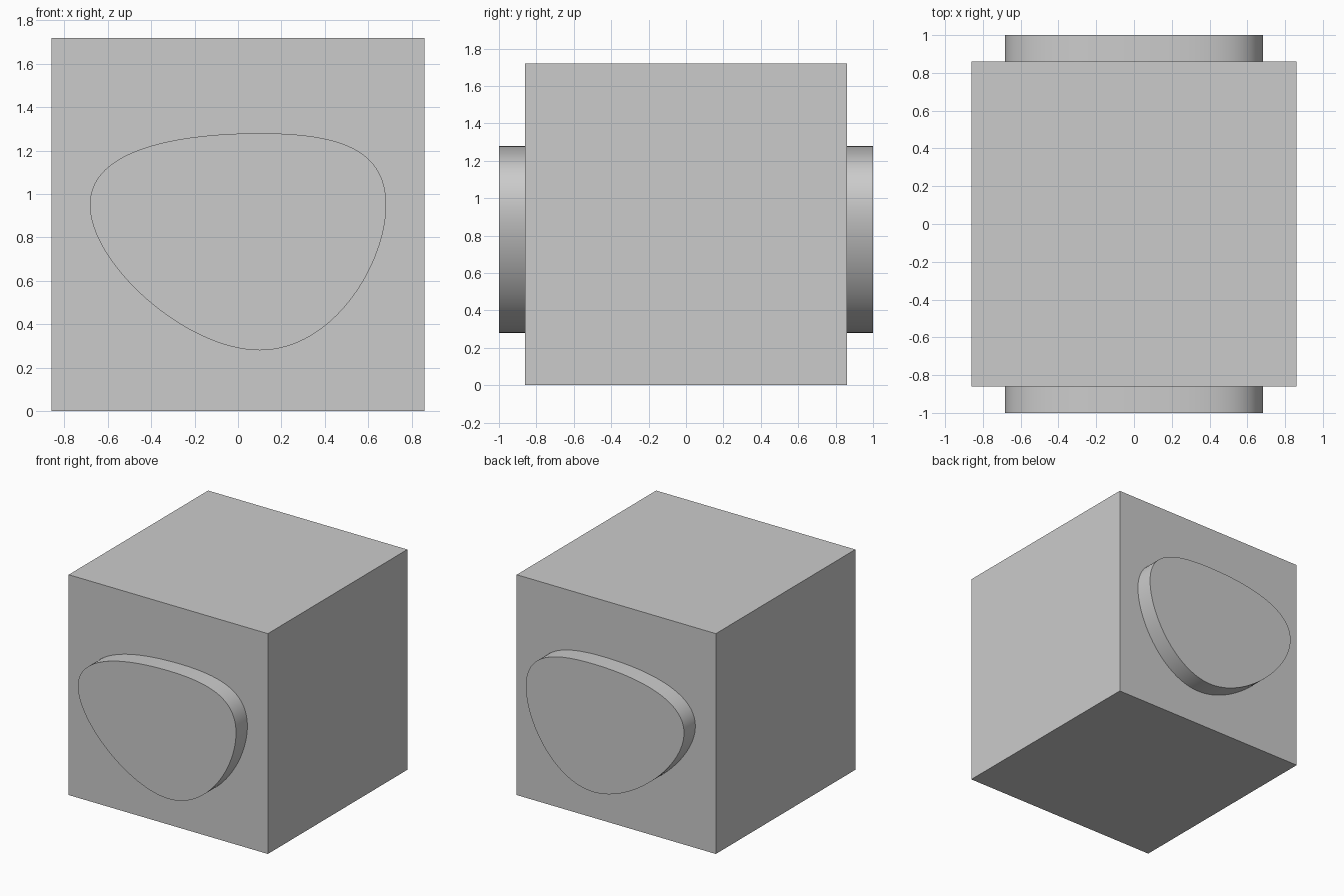
import bpy, bmesh
from mathutils import Vector
from mathutils.geometry import interpolate_bezier

if "Cube" in bpy.data.objects:
    bpy.data.objects.remove(bpy.data.objects["Cube"], do_unlink=True)

SIDE = 1.72
DEPTH = 2.0

grey = bpy.data.materials.new("light_grey")
grey.use_nodes = True
color = (0.6, 0.6, 0.6, 1)
grey.diffuse_color = color
grey.node_tree.nodes["Principled BSDF"].inputs["Base Color"].default_value = color


def add_object(name, bm):
    bmesh.ops.recalc_face_normals(bm, faces=bm.faces)
    mesh = bpy.data.meshes.new(name)
    bm.to_mesh(mesh)
    bm.free()
    mesh.materials.append(grey)
    obj = bpy.data.objects.new(name, mesh)
    bpy.context.collection.objects.link(obj)
    return obj


# Cube block standing on the ground
bm = bmesh.new()
bmesh.ops.create_cube(bm, size=SIDE)
bmesh.ops.translate(bm, verts=bm.verts, vec=(0, 0, SIDE / 2))
add_object("block", bm)

# Rounded outline: four extreme points, each with its handle direction
knots = [
    (Vector((-0.683, 0, 0.95)), Vector((0, 0, 0.27))),
    (Vector((0.1, 0, 1.28)), Vector((0.34, 0, 0))),
    (Vector((0.683, 0, 0.95)), Vector((0, 0, -0.27))),
    (Vector((0.1, 0, 0.28)), Vector((-0.34, 0, 0))),
]
outline = []
for i, (p, h) in enumerate(knots):
    q, k = knots[(i + 1) % len(knots)]
    outline += interpolate_bezier(p, p + h, q - k, q, 33)[:-1]

# Boss running through the block, standing proud at front and back
bm = bmesh.new()
front = bm.faces.new([bm.verts.new(p + Vector((0, -DEPTH / 2, 0))) for p in outline])
result = bmesh.ops.extrude_face_region(bm, geom=[front], use_keep_orig=True)
moved = [v for v in result["geom"] if isinstance(v, bmesh.types.BMVert)]
bmesh.ops.translate(bm, verts=moved, vec=(0, DEPTH, 0))
boss = add_object("rounded_boss", bm)

bpy.ops.object.select_all(action="DESELECT")
boss.select_set(True)
bpy.context.view_layer.objects.active = boss
bpy.ops.object.shade_smooth_by_angle()
